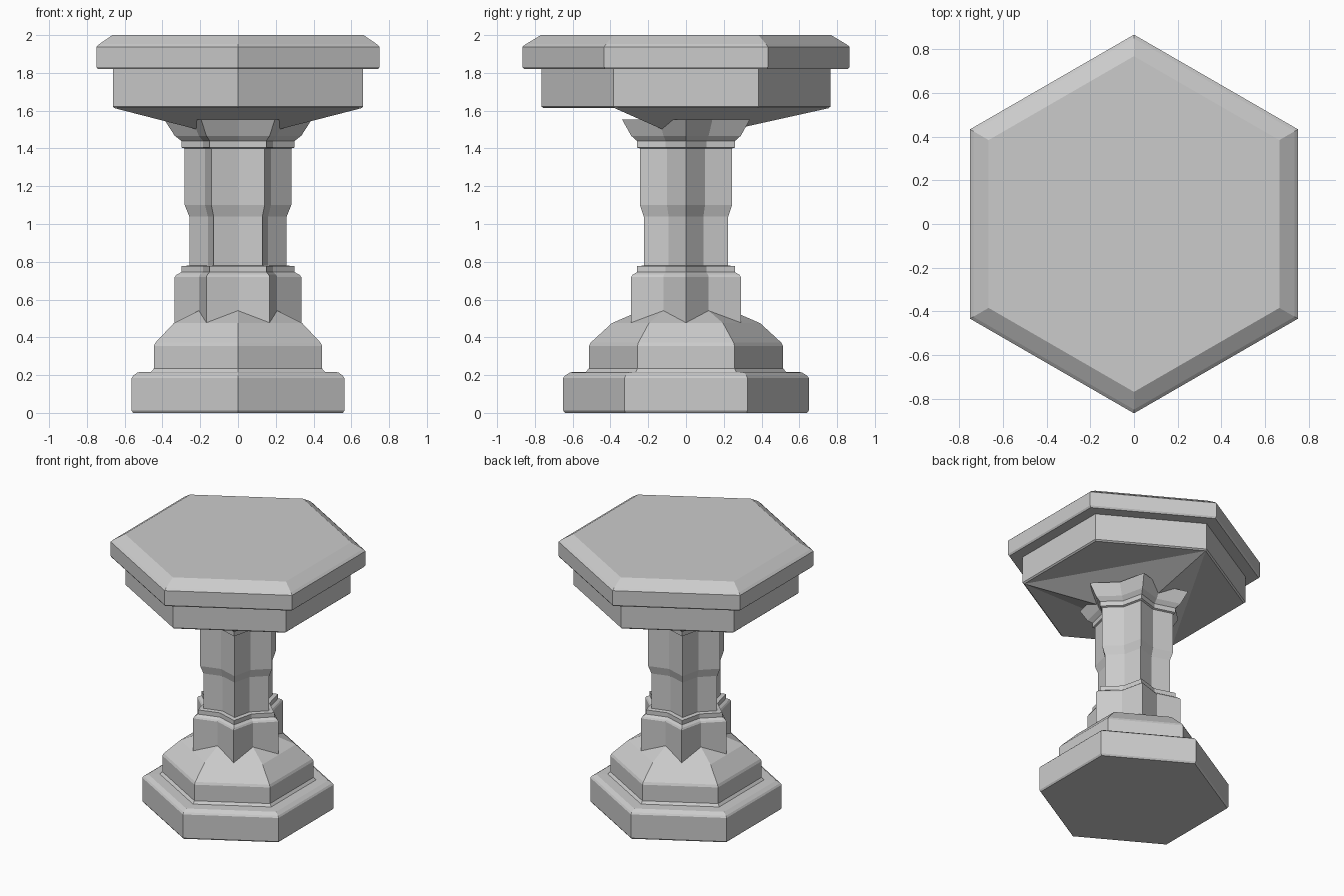
import bpy, bmesh
from math import cos, sin, radians

if "Cube" in bpy.data.objects:
    bpy.data.objects.remove(bpy.data.objects["Cube"])

C30 = cos(radians(30))


def ring(bm, radius, z, inner=None):
    """Hexagon with corners on +-y, or a six-pointed star with points on +-x."""
    if inner is None:
        pts = [(radius / C30, 30 + 60 * k) for k in range(6)]
    else:
        pts = [(radius * (1 if k % 2 == 0 else inner), 30 * k) for k in range(12)]
    return [bm.verts.new((r * cos(radians(a)), r * sin(radians(a)), z)) for r, a in pts]


def loft(name, profile, inner=None, apex=None):
    """Stack rings along a (radius, z) profile; apex makes a three-sided underside."""
    bm = bmesh.new()
    rings = [ring(bm, r, z, inner) for r, z in profile]
    n = len(rings[0])
    for a, b in zip(rings, rings[1:]):
        for i in range(n):
            j = (i + 1) % n
            bm.faces.new((a[i], a[j], b[j], b[i]))
    bm.faces.new(rings[-1])
    low = rings[0]
    if apex is None:
        bm.faces.new(low[::-1])
    else:
        tip = bm.verts.new((0, 0, apex))
        for i in (1, 3, 5):
            p, q, r = low[i], low[(i + 1) % 6], low[(i + 2) % 6]
            bm.faces.new((r, q, p))
            bm.faces.new((tip, r, p))
    bmesh.ops.recalc_face_normals(bm, faces=bm.faces)
    mesh = bpy.data.meshes.new(name)
    bm.to_mesh(mesh)
    bm.free()
    obj = bpy.data.objects.new(name, mesh)
    bpy.context.collection.objects.link(obj)
    return obj


# Stepped hexagonal foot with a domed top
loft("base", [(0.555, 0), (0.563, 0.012), (0.563, 0.185), (0.555, 0.197),
              (0.53, 0.215), (0.46, 0.217), (0.445, 0.235), (0.445, 0.355),
              (0.437, 0.372), (0.34, 0.475), (0.18, 0.555)])

# Star-shaped column: plinth block, shaft, collar and flared capital
loft("column", [(0.335, 0.45), (0.335, 0.72), (0.325, 0.732), (0.30, 0.745),
                (0.30, 0.777), (0.258, 0.78), (0.258, 1.04), (0.282, 1.10),
                (0.282, 1.40), (0.30, 1.405), (0.30, 1.44), (0.335, 1.467),
                (0.39, 1.552)], inner=0.715)

# Hexagonal top: apron with faceted underside, overhanging chamfered slab
loft("tabletop", [(0.653, 1.613), (0.663, 1.622), (0.663, 1.82), (0.742, 1.82),
                  (0.75, 1.832), (0.75, 1.938), (0.735, 1.952), (0.665, 2.0)],
     apex=1.445)
